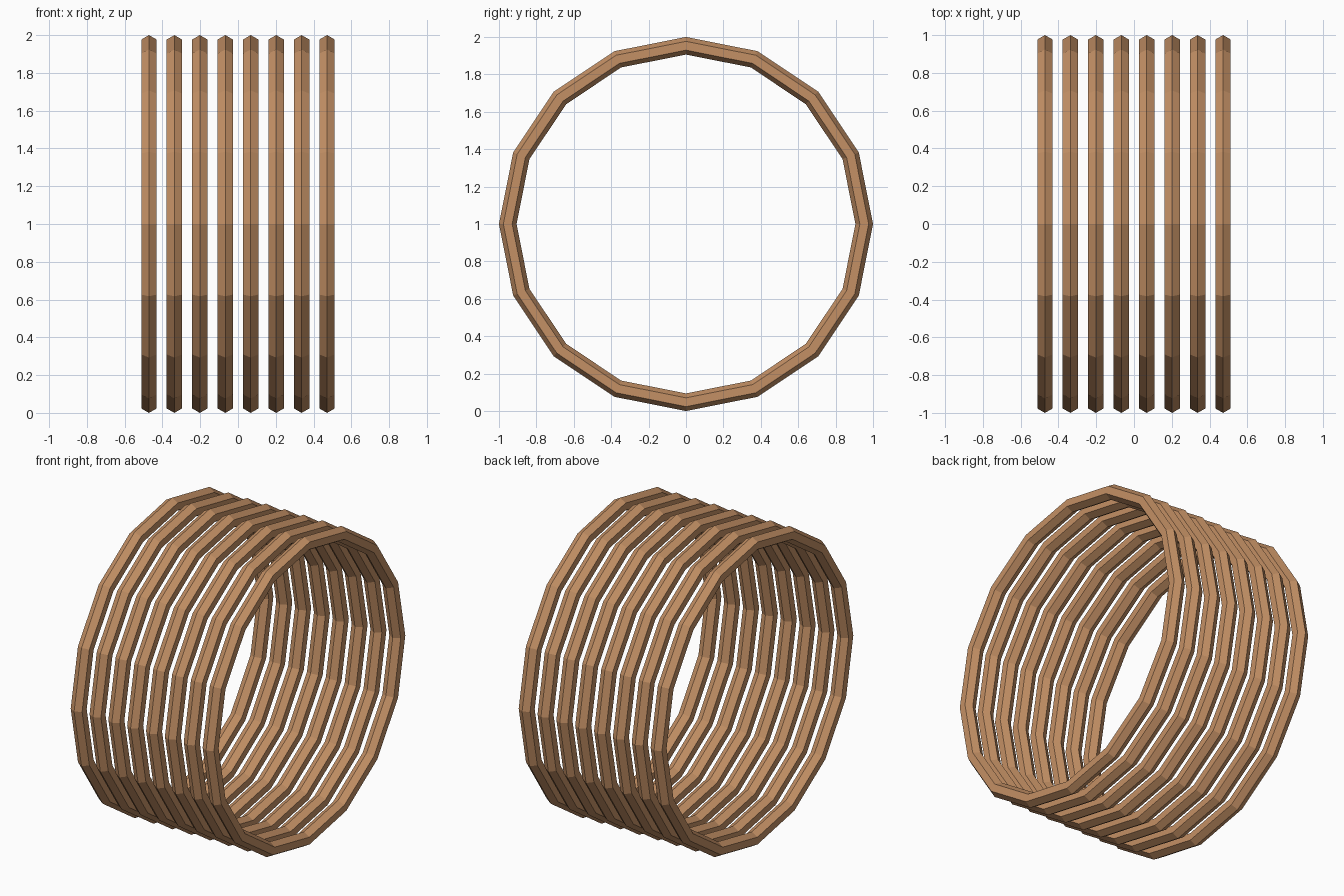
import bpy
import math

if "Cube" in bpy.data.objects:
    bpy.data.objects.remove(bpy.data.objects["Cube"])

RING_COUNT = 8
SPACING = 0.1347      # distance between neighbouring rings along x
MINOR = 0.047         # hexagonal bar radius
MAJOR = 1.0 - MINOR   # ridge of the bar reaches radius 1

copper = bpy.data.materials.new("copper")
copper.diffuse_color = (0.55, 0.28, 0.13, 1.0)
copper.use_nodes = True
copper.node_tree.nodes["Principled BSDF"].inputs["Base Color"].default_value = copper.diffuse_color

# Row of separate 16-sided rings of hexagonal bar, axis along x
for i in range(RING_COUNT):
    x = (i - (RING_COUNT - 1) / 2) * SPACING
    bpy.ops.mesh.primitive_torus_add(
        major_segments=16, minor_segments=6,
        major_radius=MAJOR, minor_radius=MINOR,
        location=(x, 0, 1), rotation=(0, math.pi / 2, 0))
    ring = bpy.context.object
    ring.name = f"coil_ring_{i + 1}"
    ring.data.materials.append(copper)
    bpy.ops.object.shade_flat()
